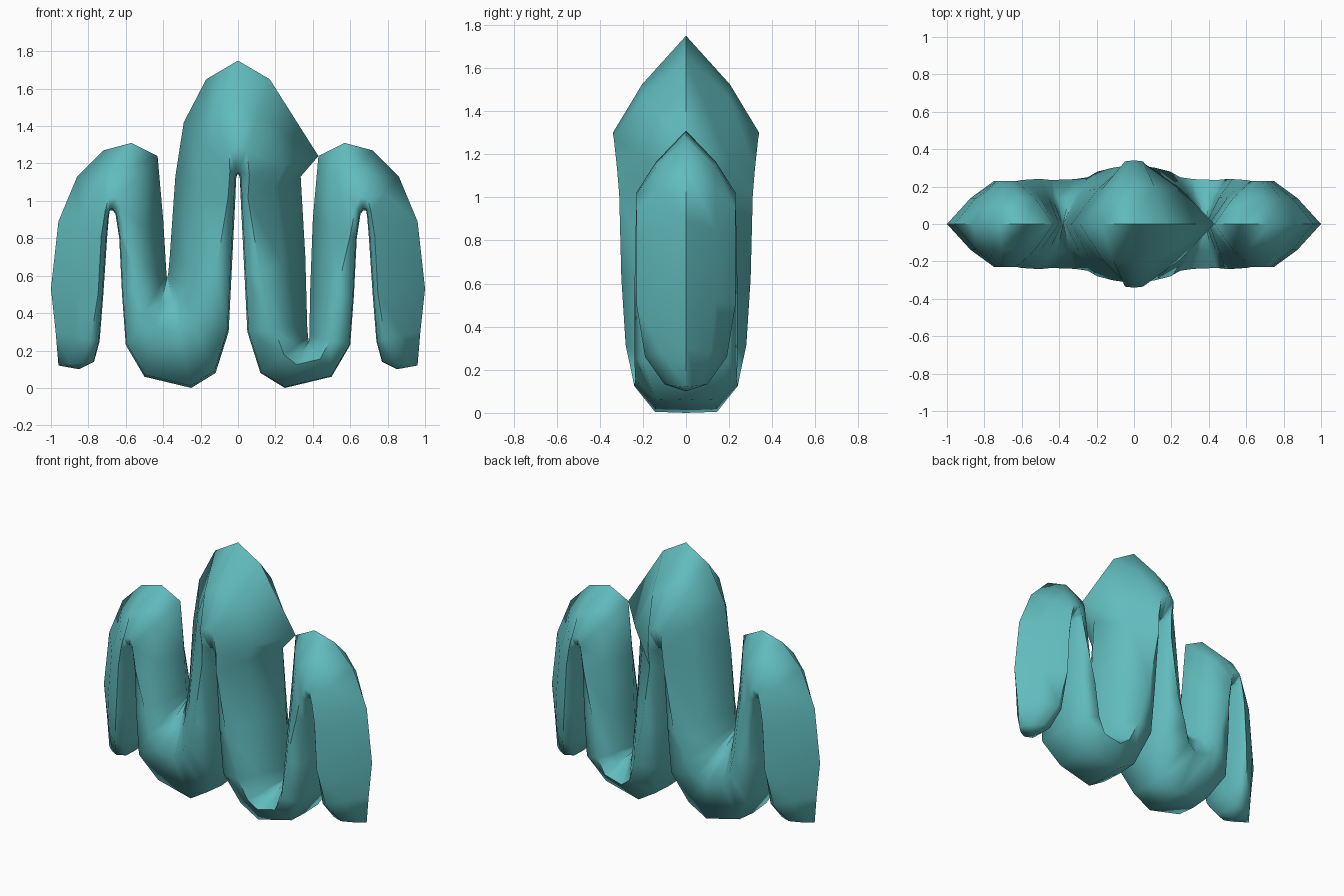
import bpy, bmesh

# One flat colour
teal = bpy.data.materials.new("teal")
teal.diffuse_color = (0.12, 0.50, 0.51, 1)

# Right half of the folded tube, from the crown out to the arm end:
# upper ridge x, z; lower ridge x, z; position of the widest line; half depth
STATIONS = [
    (0.00, 1.75, 0.00, 1.14, .74, .34),    # crown
    (0.17, 1.65, 0.005, 1.14, .74, .335),
    (0.43, 1.24, 0.01, 1.12, .88, .32),
    (0.335, 1.13, 0.015, 1.00, .88, .31),  # inner leg
    (0.36, 0.70, 0.035, 0.60, .75, .30),
    (0.37, 0.33, 0.05, 0.30, .55, .28),
    (0.375, 0.27, 0.12, 0.08, .50, .25),   # foot bend
    (0.378, 0.25, 0.25, 0.00, .50, .24),
    (0.38, 0.25, 0.50, 0.06, .50, .235),
    (0.382, 0.28, 0.60, 0.23, .50, .24),
    (0.385, 0.50, 0.62, 0.50, .60, .24),   # outer leg
    (0.40, 0.90, 0.635, 0.80, .85, .235),
    (0.43, 1.24, 0.655, 0.93, .88, .23),   # side dome
    (0.57, 1.31, 0.67, 0.95, .80, .23),
    (0.72, 1.27, 0.685, 0.95, .80, .23),
    (0.86, 1.13, 0.69, 0.92, .88, .23),
    (0.96, 0.89, 0.70, 0.80, .88, .23),
    (1.00, 0.53, 0.72, 0.50, .90, .23),    # arm
    (0.975, 0.30, 0.74, 0.25, .80, .19),
    (0.96, 0.12, 0.77, 0.14, .65, .10),
]
# The left half differs only where its inner gap is pressed shut
LEFT_UPPER = {2: (0.29, 1.42), 3: (0.335, 1.13), 4: (0.365, 0.70), 5: (0.372, 0.62),
              6: (0.376, 0.60), 7: (0.378, 0.59), 8: (0.38, 0.59), 9: (0.382, 0.60),
              10: (0.385, 0.65)}


def ring(bm, i, side):
    """Pointed eight-sided cross-section between the two ridges."""
    xa, za, xb, zb, w, d = STATIONS[i]
    if side < 0 and i in LEFT_UPPER:
        xa, za = LEFT_UPPER[i]
    inner = .6 if 6 <= i <= 8 else .85
    half = [(0, 0), (w * .5, .6), (w, 1), (.98, inner), (1, 0)]
    loop = half + [(s, -y) for s, y in reversed(half[1:-1])]
    return [bm.verts.new((side * (xa + (xb - xa) * s), y * d, za + (zb - za) * s))
            for s, y in loop]


# Folded tube body
bm = bmesh.new()
count = len(STATIONS)
rings = [ring(bm, i, -1) for i in range(count - 1, 0, -1)]
rings += [ring(bm, i, 1) for i in range(count)]
for a, b in zip(rings, rings[1:]):
    for k in range(8):
        n = (k + 1) % 8
        bm.faces.new((a[k], a[n], b[n], b[k]))

# Closed arm ends, slightly bulged to a point
for r, side in ((rings[0], -1), (rings[-1], 1)):
    tip = bm.verts.new((side * 0.85, 0, 0.10))
    for k in range(8):
        bm.faces.new((r[k], r[(k + 1) % 8], tip))
bmesh.ops.recalc_face_normals(bm, faces=bm.faces)

mesh = bpy.data.meshes.new("folded_body")
bm.to_mesh(mesh)
bm.free()
mesh.materials.append(teal)
body = bpy.data.objects.new("folded_body", mesh)
bpy.context.collection.objects.link(body)
bpy.context.view_layer.objects.active = body
body.select_set(True)
bpy.ops.object.shade_smooth_by_angle(angle=1.35)
